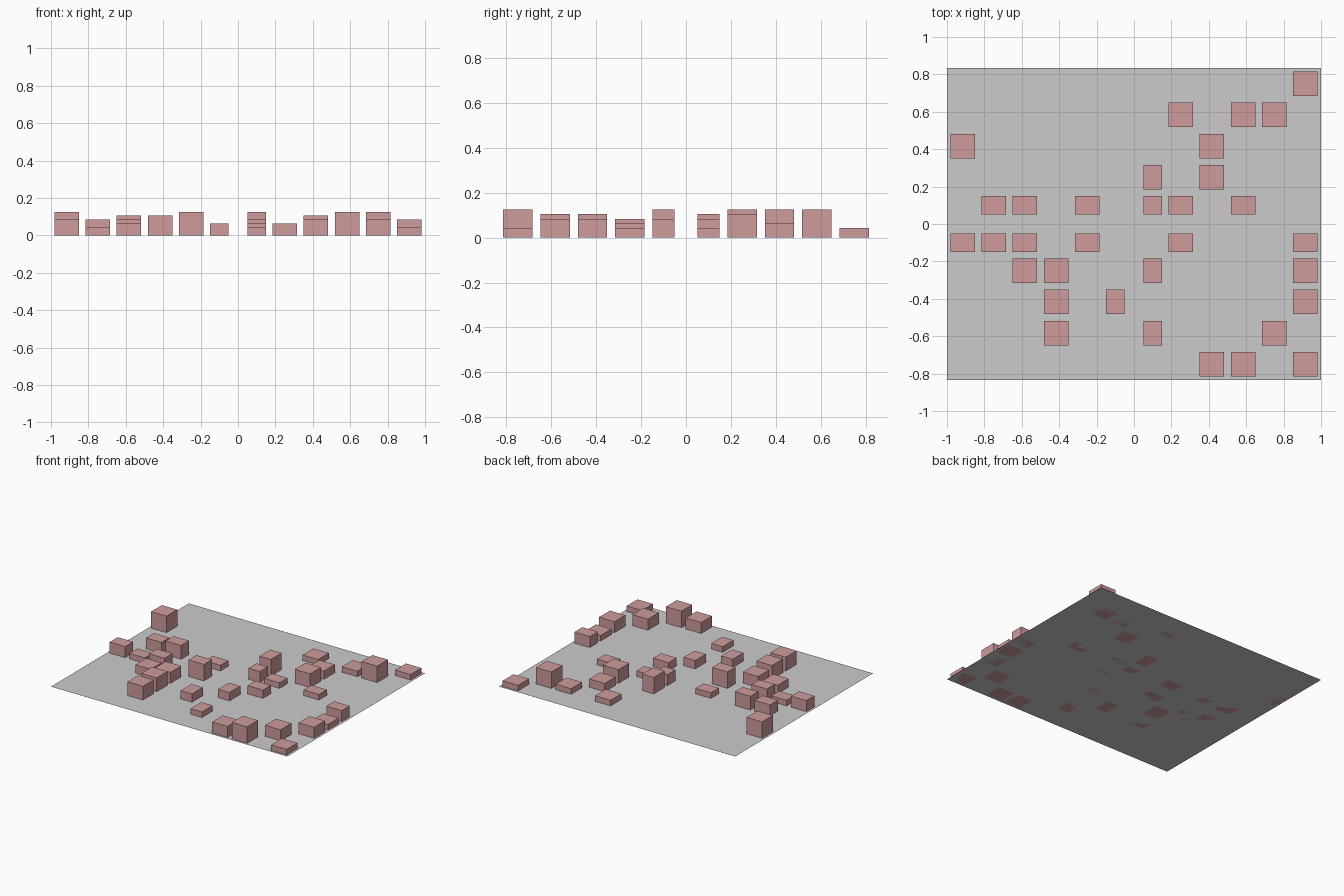
import bpy

if "Cube" in bpy.data.objects:
    bpy.data.objects.remove(bpy.data.objects["Cube"])

CELL = 1 / 6      # street grid spacing
GAP = 0.018       # inset of a block from its cell edge
AVENUE = 0.052    # half width of the two central avenues

# One string per row, front to back: storey count of each block, dot = empty lot
ROWS = [
    "........46.2",
    "...5..2...4.",
    "...5.3.....4",
    "..34..3....2",
    "424.6..3...4",
    ".45.2.42.2..",
    "......6.5...",
    "6.......3...",
    ".......2.26.",
    "...........2",
]


def span(index, count):
    """Lower and upper edge of a lot; lots beside an avenue are narrower."""
    k = index - count // 2
    lo, hi = k * CELL + GAP, (k + 1) * CELL - GAP
    if k == 0:
        lo = AVENUE
    if k == -1:
        hi = -AVENUE
    return lo, hi


brick = bpy.data.materials.new("brick_red")
brick.diffuse_color = (0.62, 0.33, 0.33, 1)
brick.use_nodes = True
brick.node_tree.nodes["Principled BSDF"].inputs["Base Color"].default_value = brick.diffuse_color

# Flat ground sheet
bpy.ops.mesh.primitive_plane_add(size=1)
ground = bpy.context.object
ground.name = "ground"
ground.scale = (12 * CELL, 10 * CELL, 1)

# City blocks
for r, row in enumerate(ROWS):
    y0, y1 = span(r, 10)
    for c, storeys in enumerate(row):
        if storeys == ".":
            continue
        x0, x1 = span(c, 12)
        h = int(storeys) / 48 + 0.001
        bpy.ops.mesh.primitive_cube_add(
            size=1, location=((x0 + x1) / 2, (y0 + y1) / 2, h / 2))
        block = bpy.context.object
        block.name = f"building_{r}_{c}"
        block.scale = (x1 - x0, y1 - y0, h)
        block.data.materials.append(brick)
